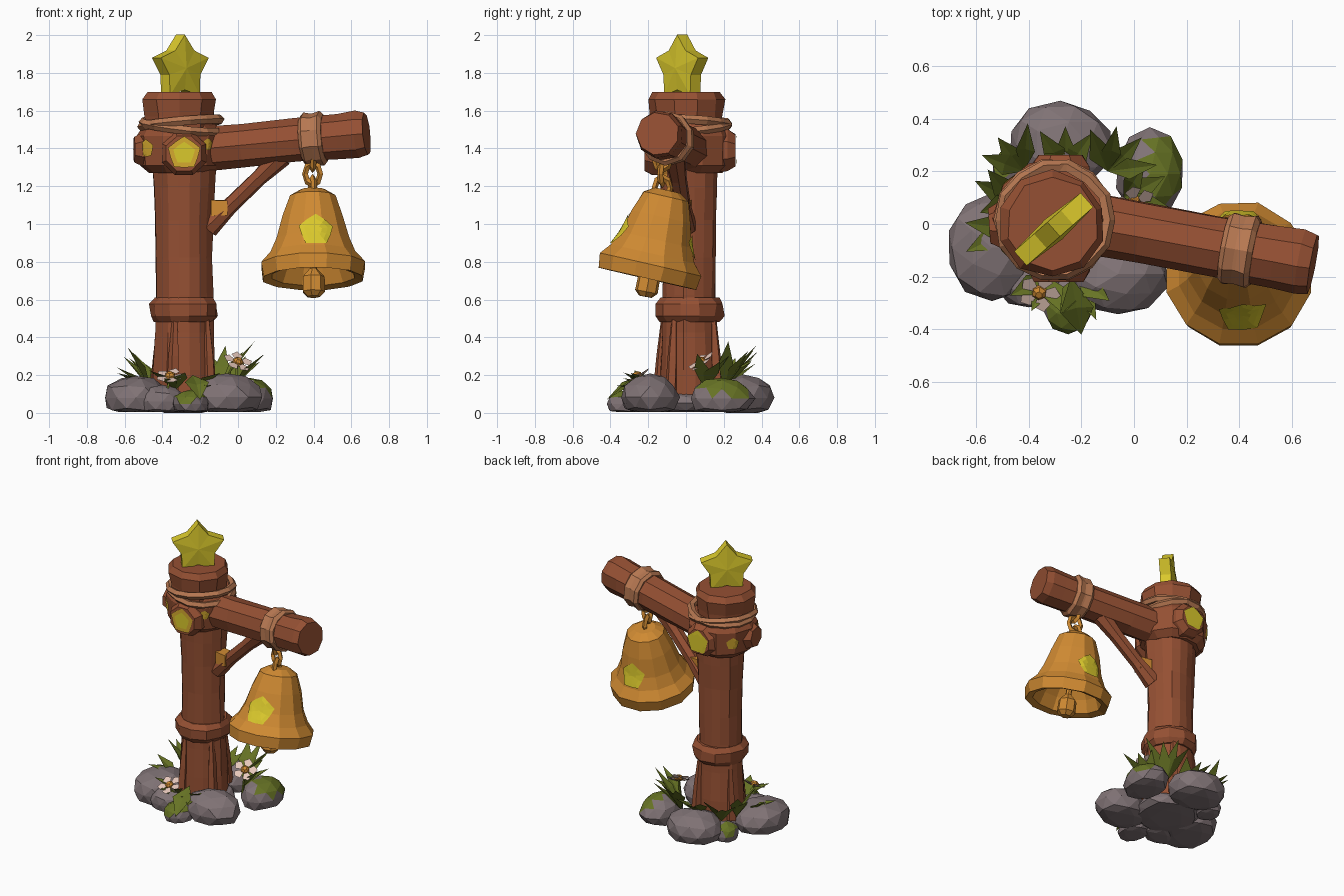
import bpy, bmesh, math, random
from mathutils import Vector
from mathutils.bvhtree import BVHTree

if "Cube" in bpy.data.objects:
    bpy.data.objects.remove(bpy.data.objects["Cube"])

random.seed(4)
V = Vector


def material(name, rgb):
    m = bpy.data.materials.new(name)
    m.diffuse_color = (*rgb, 1)
    m.use_nodes = True
    m.node_tree.nodes["Principled BSDF"].inputs["Base Color"].default_value = m.diffuse_color
    return m


WOOD = material("brown wood", (0.30, 0.08, 0.033))
ROPE = material("tan rope", (0.48, 0.19, 0.085))
STONE = material("grey stone", (0.215, 0.17, 0.178))
LEAF = material("leaf green", (0.135, 0.172, 0.018))
GOLD = material("bell orange", (0.63, 0.255, 0.032))
YELLOW = material("yellow", (0.70, 0.58, 0.025))
AMBER = material("amber", (0.66, 0.40, 0.028))
PETAL = material("pale petal", (0.80, 0.58, 0.50))


def make(name, verts, faces, mats, rule=None, fix=True):
    me = bpy.data.meshes.new(name)
    me.from_pydata([tuple(v) for v in verts], [], faces)
    bm = bmesh.new()
    bm.from_mesh(me)
    if fix:
        bmesh.ops.recalc_face_normals(bm, faces=bm.faces)
    if rule:
        for f in bm.faces:
            f.material_index = rule(f)
    bm.to_mesh(me)
    bm.free()
    for m in mats:
        me.materials.append(m)
    ob = bpy.data.objects.new(name, me)
    bpy.context.collection.objects.link(ob)
    return ob


def frame(d):
    d = V(d).normalized()
    up = V((0, 0, 1)) if abs(d.z) < 0.9 else V((0, 1, 0))
    a = up.cross(d).normalized()
    return d, a, d.cross(a)


def lathe(name, p0, p1, profile, n, mat, jit=0.0, ridge=0.0):
    """Rings of (fraction along axis, radius) between p0 and p1, capped."""
    p0, p1 = V(p0), V(p1)
    _, a, b = frame(p1 - p0)
    side = [1 + random.uniform(-ridge, ridge) for _ in range(n)]
    verts, faces = [], []
    for t, r in profile:
        for i in range(n):
            ang = math.tau * (i + 0.5) / n
            k = r * side[i] * (1 + random.uniform(-jit, jit))
            verts.append(p0.lerp(p1, t) + a * math.cos(ang) * k + b * math.sin(ang) * k)
    for j in range(len(profile) - 1):
        for i in range(n):
            k = (i + 1) % n
            faces.append((j * n + i, j * n + k, j * n + n + k, j * n + n + i))
    faces.append(tuple(range(n)))
    faces.append(tuple(range(len(verts) - n, len(verts))))
    return make(name, verts, faces, [mat])


def ring(name, c, axis, R, r, mat, n=12, m=5, stretch=1.0, jit=0.0):
    """Torus; stretch lengthens it along its second frame direction."""
    d, a, b = frame(axis)
    verts, faces = [], []
    for i in range(n):
        t = math.tau * i / n
        rr = R * (1 + random.uniform(-jit, jit))
        for j in range(m):
            s = math.tau * j / m
            q = rr + r * math.cos(s)
            verts.append(V(c) + a * q * math.cos(t) + b * q * math.sin(t) * stretch + d * r * math.sin(s))
            faces.append((i * m + j, (i + 1) % n * m + j, (i + 1) % n * m + (j + 1) % m, i * m + (j + 1) % m))
    return make(name, verts, faces, [mat])


def patch(name, target, c, out, R, mat=YELLOW, inner=0.84):
    """Thin rounded star-shaped spot laid on the target's surface."""
    me = target.data
    tree = BVHTree.FromPolygons([v.co for v in me.vertices], [p.vertices for p in me.polygons])
    d, a, b = frame(out)
    pts = [(0, 0)]
    for k in (0.35, 0.7, 1):
        for i in range(10):
            t = math.tau * i / 10 + math.pi / 2
            q = R * k * (inner if i % 2 else 1)
            pts.append((q * math.cos(t), q * math.sin(t)))
    verts = []
    for x, y in pts:
        o = V(c) + a * x + b * y + d * 0.6
        hit = tree.ray_cast(o, -d)[0]
        verts.append((hit if hit else V(c) + a * x + b * y) + d * 0.008)
    faces = [(0, 1 + i, 1 + (i + 1) % 10) for i in range(10)]
    for j in (1, 11):
        faces += [(j + i, j + 10 + i, j + 10 + (i + 1) % 10, j + (i + 1) % 10) for i in range(10)]
    return make(name, verts, faces, [mat], fix=False)


# Post, bands and head
lathe("post", (-0.285, 0.02, 0.03), (-0.285, 0.015, 1.35),
      [(0, .165), (.15, .162), (.3, .152), (.45, .147), (.6, .147), (.75, .152), (.88, .158), (1, .165)],
      16, WOOD, .03, .06)
lathe("lower_band", (-0.285, 0.02, 0.48), (-0.285, 0.02, 0.61),
      [(0, .155), (.25, .18), (.75, .182), (1, .155)], 11, WOOD, .04)
collar = lathe("collar", (-0.305, 0.025, 1.27), (-0.305, 0.025, 1.53),
               [(0, .17), (.15, .215), (.75, .228), (1, .19)], 11, WOOD, .03)
lathe("post_cap", (-0.31, 0.0, 1.5), (-0.31, 0.0, 1.70),
      [(0, .185), (.35, .19), (.8, .203), (1, .175)], 10, WOOD, .03)
knob = lathe("front_knob", (-0.285, -0.05, 1.375), (-0.285, -0.22, 1.375),
             [(0, .12), (.75, .125), (1, .1)], 8, WOOD, .03)
lathe("left_knob", (-0.4, 0.0, 1.395), (-0.55, -0.01, 1.395), [(0, .1), (.7, .095), (1, .07)], 7, WOOD, .03)
back_knob = lathe("back_knob", (-0.28, 0.12, 1.39), (-0.28, 0.262, 1.39),
                  [(0, .13), (.7, .12), (1, .09)], 8, WOOD, .03)
ring("head_rope_upper", (-0.3, 0.015, 1.535), (-.09, .05, 1), .205, .025, ROPE, 14, jit=.03)
ring("head_rope_lower", (-0.3, 0.015, 1.515), (.12, -.08, 1), .207, .024, ROPE, 14, jit=.03)

# Slanting roots against the foot of the post
for i, ang in enumerate((-110, -35, 60, 150)):
    u = V((math.cos(math.radians(ang)), math.sin(math.radians(ang)), 0))
    c = V((-0.285, 0.02, 0))
    lathe(f"root_{i}", c + u * .17 + V((0, 0, .1)), c + u * .145 + V((0, 0, .5)),
          [(0, .035), (.5, .03), (1, .015)], 5, WOOD, .1)

# Beam, brace and beam wrap
B0, B1 = V((-0.25, 0.02, 1.39)), V((0.68, -0.15, 1.478))
lathe("beam", B0, B1, [(0, .12), (.3, .118), (.6, .117), (.85, .123), (.95, .128), (1, .115)], 9, WOOD, .03)
lathe("beam_wrap", B0.lerp(B1, .635), B0.lerp(B1, .765),
      [(0, .125), (.15, .143), (.45, .137), (.55, .137), (.85, .145), (1, .125)], 10, ROPE, .025)
lathe("brace", (-0.16, 0.0, 0.98), (0.23, -0.06, 1.36), [(0, .06), (.3, .045), (.7, .045), (1, .06)], 7, WOOD, .05)
lathe("brace_clasp", (-0.135, -0.01, 1.085), (-0.05, -0.025, 1.085), [(0, .058), (1, .058)], 4, GOLD, .06)

# Chain links
for i, (z, ax) in enumerate(((1.345, (1, .1, 0)), (1.265, (.3, 1, 0)), (1.19, (1, .2, 0)))):
    ring(f"chain_link_{i}", (0.395, -0.125, z), ax, .042, .016, GOLD, 8, 4, 1.3)

# Tilted hollow bell with clapper
TOP, LIP = V((0.395, -0.098, 1.178)), V((0.398, -0.205, 0.71))
bell = lathe("bell", TOP, LIP,
             [(0, .07), (.07, .125), (.3, .165), (.56, .198), (.72, .235), (.84, .282), (1, .272),
              (.97, .225), (.8, .19), (.6, .13)], 12, GOLD, .015)
lathe("bell_clapper", TOP.lerp(LIP, .5), (0.4, -0.215, 0.615),
      [(0, .015), (.55, .02), (.68, .06), (.92, .062), (1, .035)], 7, GOLD)

# Yellow spots
patch("bell_spot_front", bell, (0.412, -0.3, 0.955), (0.02, -1, 0.25), .095)
patch("bell_spot_back", bell, (0.40, 0.0, 0.875), (0, 1, 0.1), .09)
patch("knob_spot_rim", knob, (-0.285, -0.22, 1.375), (0, -1, 0), .09, AMBER)
patch("knob_spot", knob, (-0.285, -0.223, 1.375), (0, -1, 0), .06).location.y = -.003
patch("collar_spot_right", collar, (-0.16, -0.15, 1.42), (.75, -1, 0), .035, AMBER)
patch("collar_spot_left", collar, (-0.47, -0.1, 1.40), (-.9, -.75, 0), .05, AMBER)
patch("collar_spot_back", back_knob, (-0.28, 0.25, 1.39), (0, 1, 0), .085)
patch("collar_spot_back_left", collar, (-0.47, 0.15, 1.39), (-1, .7, 0), .045, AMBER)

# Star on top
c, u, w = V((-0.305, -0.02, 1.825)), V((.75, .66, 0)).normalized(), V((.66, -.75, 0)).normalized()
sv = []
for s in (1, -1):
    for i in range(10):
        t, r = math.pi / 2 + math.tau * i / 10, (.115 if i % 2 else .177)
        sv.append(c + u * r * math.cos(t) + V((0, 0, r * math.sin(t))) + w * s * .036)
    sv.append(c + w * s * .05)
sf = []
for i in range(10):
    k = (i + 1) % 10
    sf += [(i, k, 10), (11 + k, 11 + i, 21), (i, 11 + i, 11 + k, k)]
make("star", sv, sf, [YELLOW])

# Stones: centre x, y, half sizes, height, moss direction (or None)
STONES = [(-.28, .30, .20, .17, .20, None), (.06, .19, .13, .17, .19, (.5, .1, .8)),
          (-.54, -.09, .175, .21, .20, None), (-.06, -.19, .19, .155, .21, None),
          (-.25, -.30, .10, .12, .12, (0, -.4, .7)), (-.46, .20, .08, .09, .13, (-.5, .3, .8)),
          (-.40, -.22, .13, .10, .15, None), (-.28, .0, .22, .22, .13, None)]
for i, (x, y, sx, sy, h, moss) in enumerate(STONES):
    bm = bmesh.new()
    bmesh.ops.create_icosphere(bm, subdivisions=2, radius=1)
    vs = []
    for v in bm.verts:
        k = random.uniform(.95, 1.05)
        vs.append((x + v.co.x * sx * k, y + v.co.y * sy * k, max(.005 if i else 0, h * .4 + v.co.z * h * .6 * k)))
    fs = [tuple(v.index for v in f.verts) for f in bm.faces]
    bm.free()
    rule = (lambda f, m=moss: int(f.normal.dot(V(m).normalized()) > .72)) if moss else None
    make(f"stone_{i}", vs, fs, [STONE, LEAF], rule)


# Grass tufts of broad folded leaves
def leaf(name, base, tip, width):
    base, tip = V(base), V(tip)
    s = (tip - base).cross(V((0, 0, 1))).normalized() * width / 2
    up = s.cross(tip - base).normalized()
    mid = base.lerp(tip, .5) + up * width * .25
    make(name, [base, mid + s, tip, mid - s, mid - up * width * .12],
         [(0, 1, 4), (1, 2, 4), (2, 3, 4), (3, 0, 4), (0, 3, 2, 1)], [LEAF])


# tuft: x, y, outward angle, leaf count, top height
TUFTS = [(-.46, .09, 160, 3, .39), (-.26, .20, 90, 3, .32), (-.10, .20, 65, 4, .40), (-.33, -.20, 250, 3, .24),
         (-.22, -.20, 290, 3, .24), (-.04, .10, 25, 3, .32), (-.47, -.02, 190, 2, .26), (-.42, .20, 125, 3, .33)]
for i, (x, y, ang, n, h) in enumerate(TUFTS):
    for j in range(n):
        t = math.radians(ang + (j - (n - 1) / 2) * 36 + random.uniform(-8, 8))
        reach = random.uniform(.13, .19)
        leaf(f"leaf_{i}_{j}", (x, y, .12), (x + reach * math.cos(t), y + reach * math.sin(t),
             h - random.uniform(0, .1)), random.uniform(.07, .095))
leaf("broad_leaf", (-.24, -.2, .2), (-.2, -.42, .07), .13)

# Flowers: broad petals with an orange centre
for i, (p, d) in enumerate((((.0, .08, .27), (.3, -.55, .75)), ((-.36, -.26, .195), (-.05, -.45, .85)))):
    d, a, b = frame(d)
    p = V(p)
    fv, ff = [], []
    for k in range(5):
        q = [math.tau * (k + o) / 5 for o in (-.4, 0, .4)]
        e = [a * math.cos(t) + b * math.sin(t) for t in q]
        n = len(fv)
        fv += [p, p + e[0] * .066, p + e[1] * .082 + d * .006, p + e[2] * .066, p + e[1] * .04 - d * .01]
        ff += [(n, n + 1, n + 2, n + 3), (n, n + 4, n + 1), (n + 1, n + 4, n + 2), (n + 2, n + 4, n + 3), (n + 3, n + 4, n)]
    make(f"flower_petals_{i}", fv, ff, [PETAL])
    lathe(f"flower_centre_{i}", p - d * .01, p + d * .022, [(0, .03), (.6, .028), (1, .014)], 6, GOLD)
    lathe(f"flower_stem_{i}", (p.x - .02, p.y, .1), p - d * .01, [(0, .008), (1, .008)], 4, LEAF)
